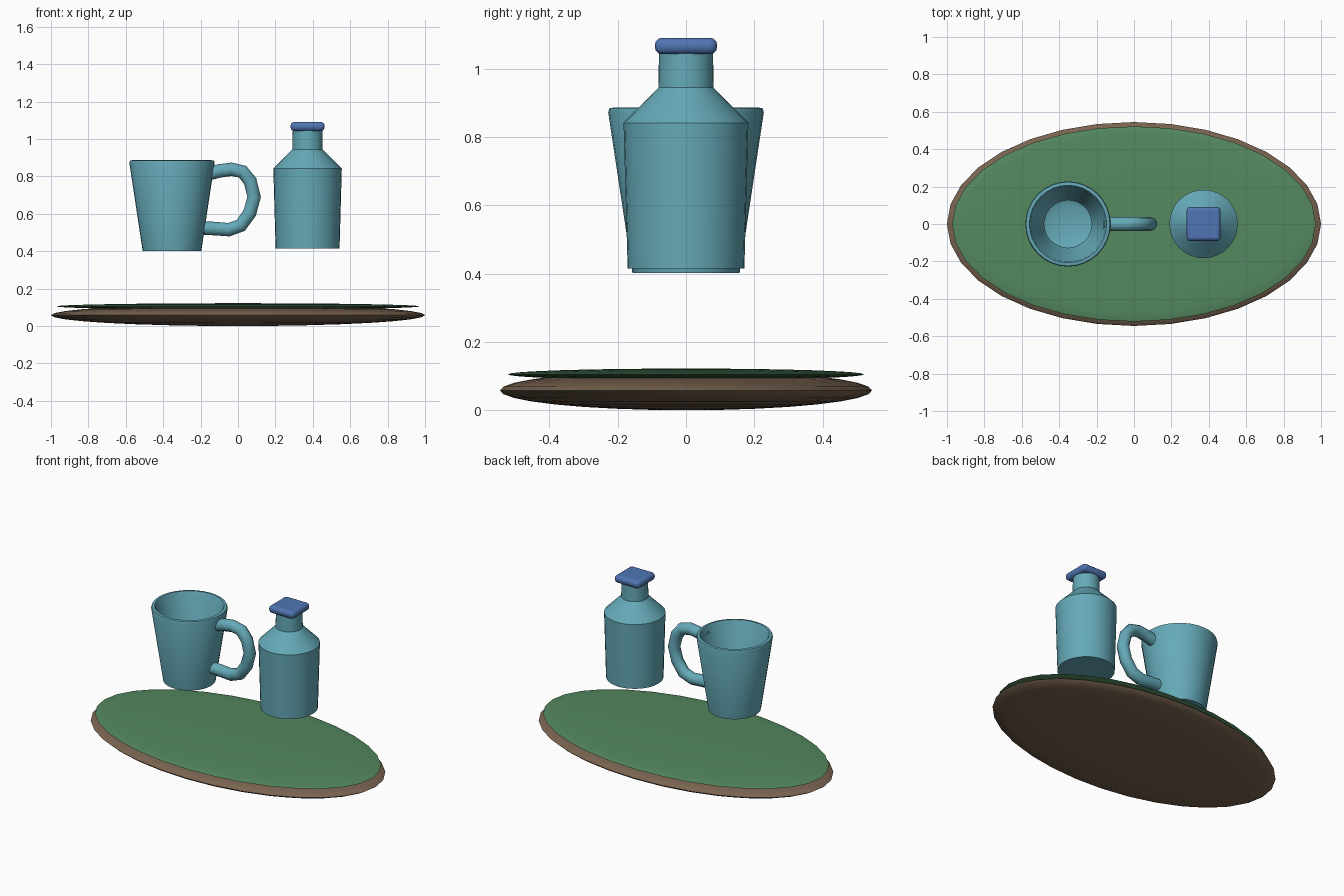
import bpy, math

if "Cube" in bpy.data.objects:
    bpy.data.objects.remove(bpy.data.objects["Cube"])

def material(name, rgb):
    m = bpy.data.materials.new(name)
    m.diffuse_color = (*rgb, 1)
    m.use_nodes = True
    m.node_tree.nodes["Principled BSDF"].inputs["Base Color"].default_value = m.diffuse_color
    return m

TEAL = material("teal", (0.13, 0.40, 0.48))
GREEN = material("green", (0.09, 0.25, 0.115))
BROWN = material("brown", (0.19, 0.125, 0.08))
BLUE = material("blue", (0.08, 0.18, 0.45))

def finish(ob, name, mat, angle=35):
    ob.name = name
    ob.data.materials.append(mat)
    bpy.ops.object.select_all(action='DESELECT')
    ob.select_set(True)
    bpy.context.view_layer.objects.active = ob
    bpy.ops.object.shade_smooth_by_angle(angle=math.radians(angle))
    return ob

def disc(name, z, radii, mat):
    bpy.ops.mesh.primitive_uv_sphere_add(segments=32, ring_count=16, radius=1, location=(0, 0, z))
    ob = bpy.context.object
    ob.scale = radii
    bpy.ops.object.transform_apply(location=False, rotation=False, scale=True)
    return finish(ob, name, mat)

def lathe(name, x, profile, mat, n=32):
    """Revolve (radius, z) points; a zero radius becomes a single pole."""
    verts, faces, rings = [], [], []
    for r, z in profile:
        count = n if r > 0 else 1
        rings.append([len(verts) + i for i in range(count)])
        for i in range(count):
            a = 2 * math.pi * i / n
            verts.append((r * math.cos(a), r * math.sin(a), z))
    for lo, hi in zip(rings, rings[1:]):
        for i in range(n):
            j = (i + 1) % n
            quad = [lo[i % len(lo)], lo[j % len(lo)], hi[j % len(hi)], hi[i % len(hi)]]
            faces.append(list(dict.fromkeys(quad)))
    me = bpy.data.meshes.new(name)
    me.from_pydata(verts, [], faces)
    ob = bpy.data.objects.new(name, me)
    ob.location.x = x
    bpy.context.collection.objects.link(ob)
    return finish(ob, name, mat)

# Oval tray: two flattened ellipsoids
disc("tray_base", 0.058, (1.0, 0.545, 0.058), BROWN)
disc("tray_top", 0.105, (0.972, 0.522, 0.017), GREEN)

# Hollow tapered mug
lathe("mug_body", -0.353,
      [(0, 0.402), (0.157, 0.402), (0.228, 0.873), (0.224, 0.885), (0.207, 0.887),
       (0.200, 0.875), (0.142, 0.48), (0.128, 0.452), (0.10, 0.44), (0, 0.437)], TEAL)

# Mug handle: tube along a C-shaped path
path = [(-0.155, 0.815), (-0.10, 0.829), (-0.035, 0.838), (0.025, 0.825), (0.065, 0.775),
        (0.086, 0.69), (0.063, 0.605), (0.015, 0.538), (-0.05, 0.515), (-0.12, 0.521), (-0.182, 0.523)]
cu = bpy.data.curves.new("mug_handle", 'CURVE')
cu.dimensions = '3D'
cu.bevel_depth = 0.038
cu.bevel_resolution = 3
cu.use_fill_caps = True
sp = cu.splines.new('POLY')
sp.points.add(len(path) - 1)
for p, (x, z) in zip(sp.points, path):
    p.co = (x, 0, z, 1)
handle = bpy.data.objects.new("mug_handle", cu)
bpy.context.collection.objects.link(handle)
bpy.ops.object.select_all(action='DESELECT')
handle.select_set(True)
bpy.context.view_layer.objects.active = handle
bpy.ops.object.convert(target='MESH')
finish(bpy.context.object, "mug_handle", TEAL, 50)

# Bottle with sloped shoulder and neck
lathe("bottle_body", 0.372,
      [(0, 0.415), (0.171, 0.415), (0.183, 0.842), (0.081, 0.945), (0.079, 1.06), (0, 1.06)], TEAL)

# Square rounded stopper
bpy.ops.mesh.primitive_cube_add(size=1, location=(0.372, 0, 1.067))
cap = bpy.context.object
cap.scale = (0.182, 0.182, 0.048)
bpy.ops.object.transform_apply(location=False, rotation=False, scale=True)
bev = cap.modifiers.new("bevel", 'BEVEL')
bev.width = 0.02
bev.segments = 3
finish(cap, "bottle_stopper", BLUE, 40)
